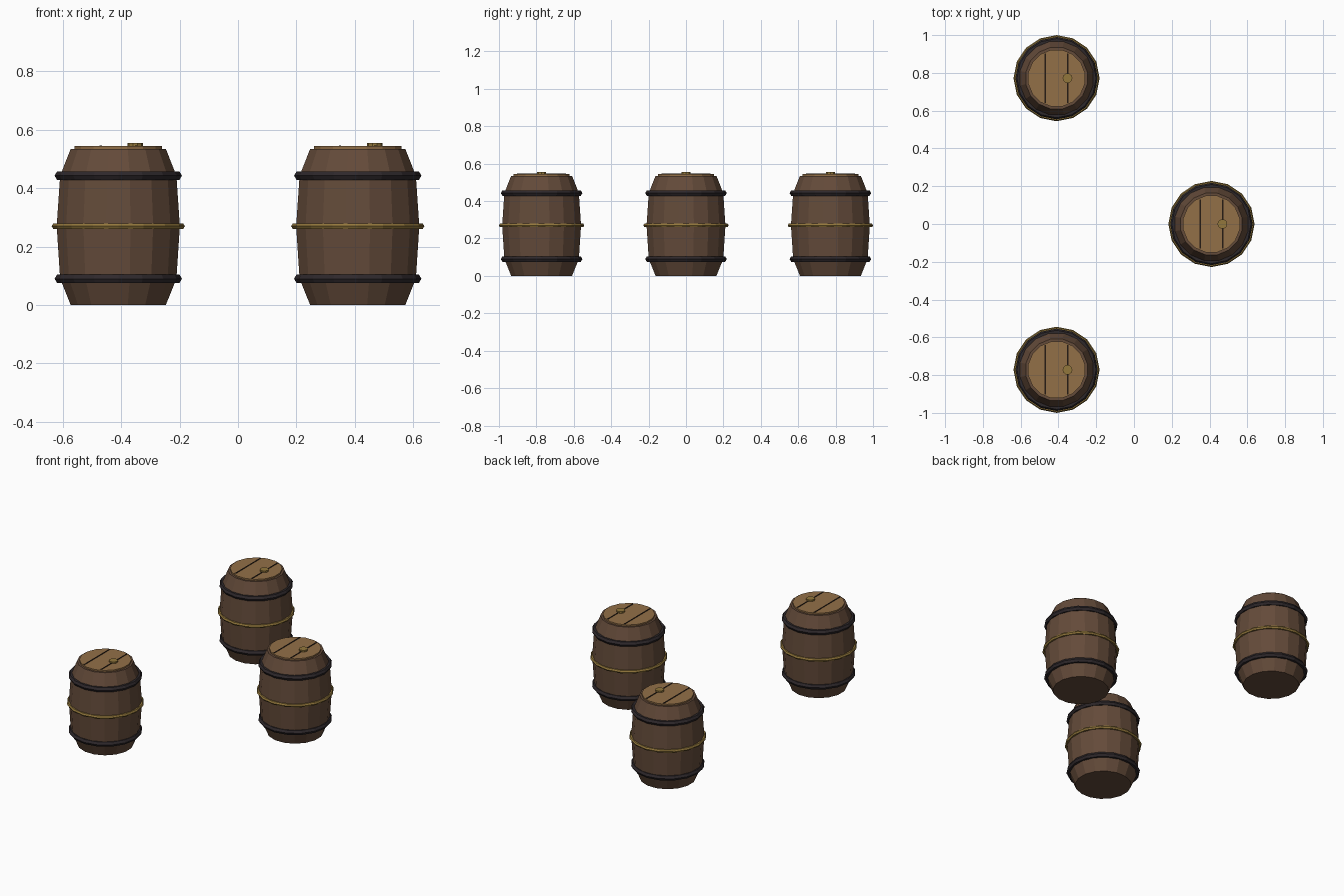
import bpy
import bmesh
from math import cos, sin, pi

cube = bpy.data.objects.get("Cube")
if cube:
    bpy.data.objects.remove(cube, do_unlink=True)

SIDES = 16


def material(name, r, g, b):
    m = bpy.data.materials.new(name)
    m.use_nodes = True
    m.diffuse_color = (r, g, b, 1)
    m.node_tree.nodes["Principled BSDF"].inputs["Base Color"].default_value = (r, g, b, 1)
    return m


STAVE = material("stave brown", 0.127, 0.070, 0.042)
LID = material("lid tan", 0.290, 0.160, 0.064)
IRON = material("dark iron", 0.027, 0.021, 0.024)
BRASS = material("aged brass", 0.290, 0.185, 0.045)
GROOVE = material("groove black", 0.018, 0.011, 0.007)


def mesh_from(name, bm, mat):
    bmesh.ops.recalc_face_normals(bm, faces=bm.faces)
    mesh = bpy.data.meshes.new(name)
    bm.to_mesh(mesh)
    bm.free()
    mesh.materials.append(mat)
    return mesh


def lathe(name, profile, mat, sides=SIDES, offset=0.5, closed=False):
    """Revolve (radius, z) points; a closed profile gives a hoop, an open one is capped."""
    bm = bmesh.new()
    rings = []
    for r, z in profile:
        angles = [2 * pi * (i + offset) / sides for i in range(sides)]
        rings.append([bm.verts.new((r * cos(a), r * sin(a), z)) for a in angles])
    pairs = list(zip(rings, rings[1:]))
    if closed:
        pairs.append((rings[-1], rings[0]))
    else:
        bm.faces.new(rings[0])
        bm.faces.new(rings[-1])
    for low, high in pairs:
        for i in range(sides):
            j = (i + 1) % sides
            bm.faces.new((low[i], low[j], high[j], high[i]))
    return mesh_from(name, bm, mat)


def hoop(name, radius, thick, z, mat):
    section = [(radius + thick * cos(k * pi / 3), z + thick * sin(k * pi / 3)) for k in range(6)]
    return lathe(name, section, mat, offset=0, closed=True)


def box(name, size, mat):
    bm = bmesh.new()
    bmesh.ops.create_cube(bm, size=1)
    bmesh.ops.scale(bm, vec=size, verts=bm.verts)
    return mesh_from(name, bm, mat)


# Parts of one barrel: mesh and its offset from the barrel's base
body = [(0.166, 0), (0.203, 0.09), (0.215, 0.27), (0.203, 0.443), (0.166, 0.535)]
groove = box("lid_groove", (0.007, 0.262, 0.005), GROOVE)
parts = [
    ("body", lathe("body", body, STAVE), (0, 0, 0)),
    ("lower_hoop", hoop("lower_hoop", 0.201, 0.017, 0.09, IRON), (0, 0, 0)),
    ("upper_hoop", hoop("upper_hoop", 0.201, 0.017, 0.443, IRON), (0, 0, 0)),
    ("middle_hoop", hoop("middle_hoop", 0.217, 0.011, 0.27, BRASS), (0, 0, 0)),
    ("lid", lathe("lid", [(0.153, 0.53), (0.153, 0.544)], LID), (0, 0, 0)),
    ("left_groove", groove, (0.06, 0, 0.544)),
    ("right_groove", groove, (-0.06, 0, 0.544)),
    ("bung", lathe("bung", [(0.026, 0.54), (0.026, 0.555)], BRASS, sides=10, offset=0), (0.058, 0, 0)),
]

# Three barrels in a triangle
places = {"front": (-0.41, -0.772), "middle": (0.41, 0), "back": (-0.41, 0.772)}
for place, (x, y) in places.items():
    for name, mesh, (dx, dy, dz) in parts:
        ob = bpy.data.objects.new(f"{place}_barrel_{name}", mesh)
        ob.location = (x + dx, y + dy, dz)
        bpy.context.collection.objects.link(ob)
